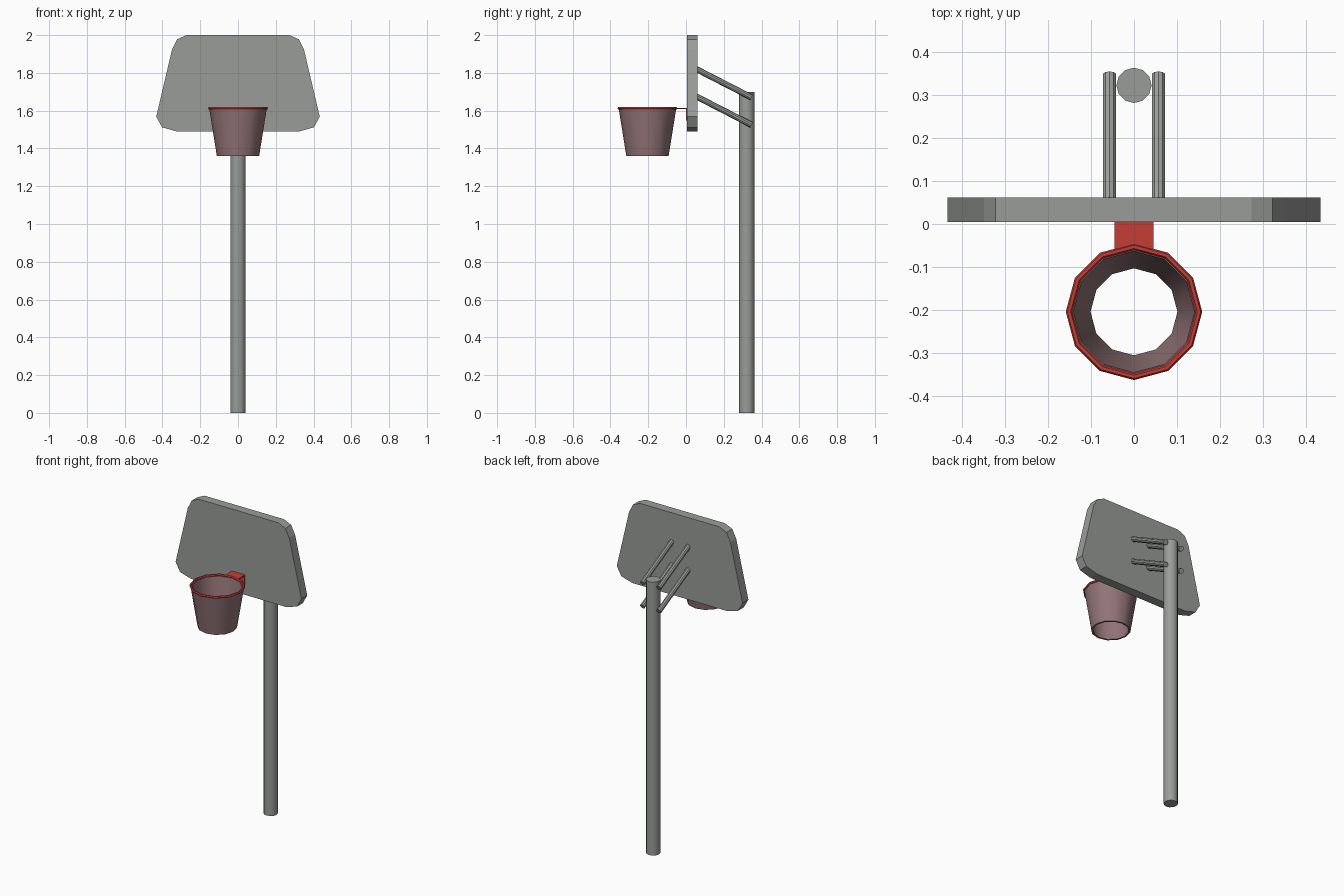
import bpy, bmesh, math
from mathutils import Vector

if "Cube" in bpy.data.objects:
    bpy.data.objects.remove(bpy.data.objects["Cube"])


def material(name, rgb):
    m = bpy.data.materials.new(name)
    m.diffuse_color = (*rgb, 1)
    m.use_nodes = True
    m.node_tree.nodes["Principled BSDF"].inputs["Base Color"].default_value = m.diffuse_color
    return m


GREY = material("grey metal", (0.32, 0.335, 0.32))
RED = material("rim red", (0.56, 0.048, 0.037))
NET = material("net dusty pink", (0.29, 0.175, 0.185))


def finish(name, bm, mat, smooth=False):
    bmesh.ops.recalc_face_normals(bm, faces=bm.faces)
    me = bpy.data.meshes.new(name)
    bm.to_mesh(me)
    bm.free()
    me.materials.append(mat)
    ob = bpy.data.objects.new(name, me)
    bpy.context.collection.objects.link(ob)
    if smooth:
        bpy.ops.object.select_all(action='DESELECT')
        bpy.context.view_layer.objects.active = ob
        ob.select_set(True)
        bpy.ops.object.shade_smooth_by_angle(angle=math.radians(35))
    return ob


def rod(name, a, b, radius, sides, mat):
    a, b = Vector(a), Vector(b)
    bm = bmesh.new()
    bmesh.ops.create_cone(bm, cap_ends=True, segments=sides, radius1=radius,
                          radius2=radius, depth=(b - a).length)
    bm.transform((b - a).to_track_quat('Z', 'Y').to_matrix().to_4x4())
    bmesh.ops.translate(bm, verts=bm.verts, vec=(a + b) / 2)
    return finish(name, bm, mat, True)


def box(name, lo, hi, mat):
    bm = bmesh.new()
    bmesh.ops.create_cube(bm, size=1)
    for v in bm.verts:
        v.co = [lo[i] if v.co[i] < 0 else hi[i] for i in range(3)]
    return finish(name, bm, mat)


def lathe(name, profile, centre, sides, mat):
    """Closed (radius, z) profile swept round a vertical axis."""
    bm = bmesh.new()
    rings = []
    for i in range(sides):
        t = 2 * math.pi * i / sides
        rings.append([bm.verts.new((centre[0] + r * math.cos(t),
                                    centre[1] + r * math.sin(t), z))
                      for r, z in profile])
    n = len(profile)
    for i in range(sides):
        p, q = rings[i], rings[(i + 1) % sides]
        for j in range(n):
            k = (j + 1) % n
            bm.faces.new((p[j], q[j], q[k], p[k]))
    return finish(name, bm, mat, True)


# Pole
rod("pole", (0, 0.322, 0), (0, 0.322, 1.70), 0.041, 12, GREY)

# Backboard: mirrored half outline, extruded in depth
half = [(0.273, 2.0), (0.322, 1.978), (0.349, 1.925),
        (0.433, 1.568), (0.402, 1.512), (0.325, 1.49)]
outline = half + [(-x, z) for x, z in reversed(half)]
bm = bmesh.new()
face = bm.faces.new([bm.verts.new((x, 0.005, z)) for x, z in outline])
ext = bmesh.ops.extrude_face_region(bm, geom=[face], use_keep_orig=True)
bmesh.ops.translate(bm, vec=(0, 0.057, 0),
                    verts=[g for g in ext["geom"] if isinstance(g, bmesh.types.BMVert)])
finish("backboard", bm, GREY)

# Support arms between pole and backboard
for side, label in ((-1, "left"), (1, "right")):
    for level, z in (("upper", 1.82), ("lower", 1.675)):
        x = 0.057 * side
        rod(f"{level}_arm_{label}", (x, 0.055, z), (x, 0.347, z - 0.15),
            0.016, 10, GREY)

# Rim and its bracket
hoop = (0, -0.204)
tube = [(0.151 + 0.0075 * math.cos(a), 1.612 + 0.0075 * math.sin(a))
        for a in (math.pi * i / 3 for i in range(6))]
lathe("rim", tube, hoop, 12, RED)
box("bracket_top", (-0.045, -0.058, 1.609), (0.045, 0.006, 1.615), RED)
box("bracket_back", (-0.045, -0.001, 1.548), (0.045, 0.006, 1.612), RED)

# Net: thin tapering sleeve open at both ends
lathe("net", [(0.152, 1.609), (0.112, 1.36), (0.101, 1.36), (0.141, 1.609)],
      hoop, 12, NET)
